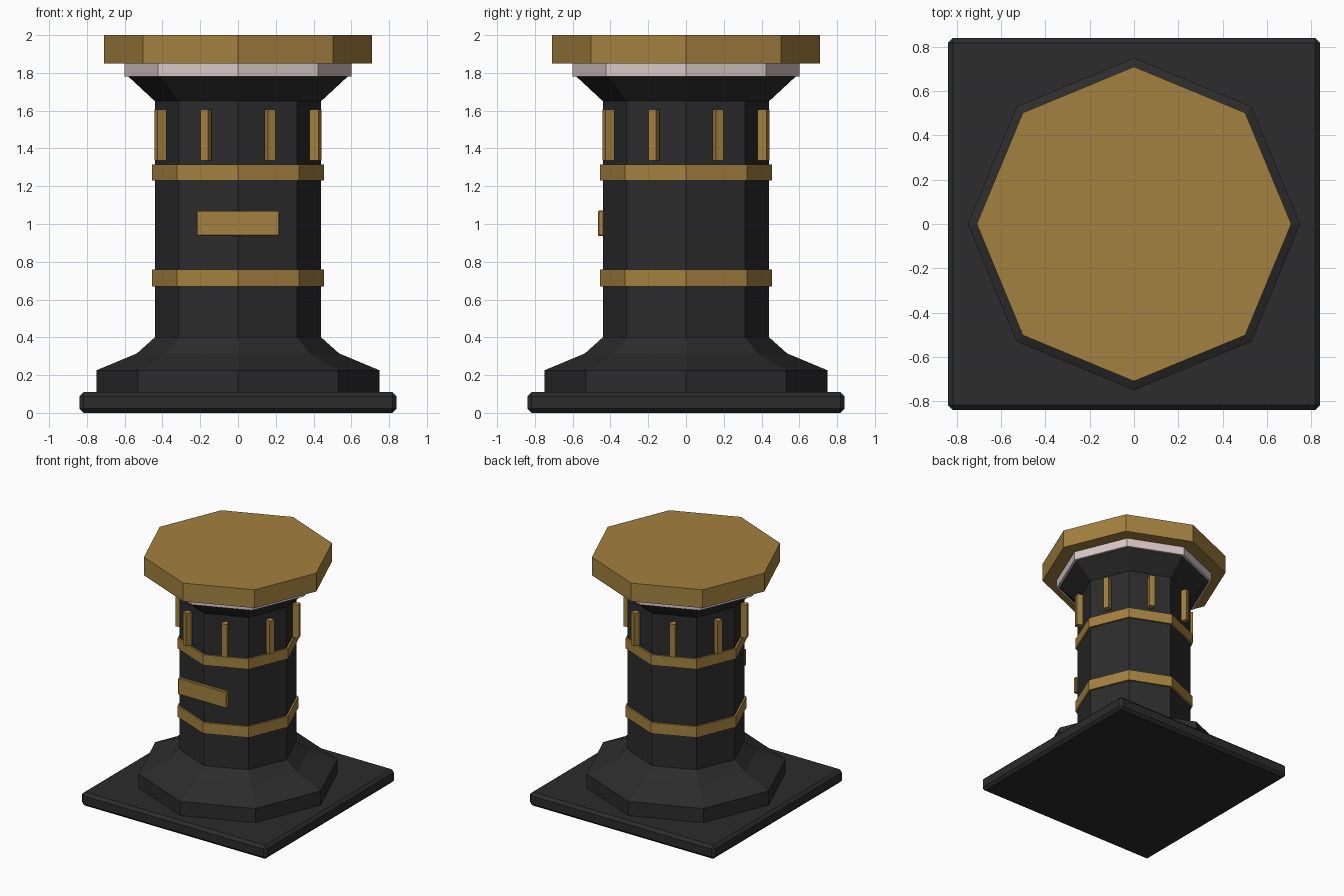
import bpy, math
from mathutils import Matrix

cube = bpy.data.objects.get("Cube")
if cube:
    bpy.data.objects.remove(cube, do_unlink=True)


def material(name, rgb):
    m = bpy.data.materials.new(name)
    m.use_nodes = True
    m.diffuse_color = (*rgb, 1)
    m.node_tree.nodes["Principled BSDF"].inputs["Base Color"].default_value = (*rgb, 1)
    return m


BLACK = material("charcoal", (0.025, 0.025, 0.025))
GOLD = material("antique gold", (0.37, 0.22, 0.05))
PALE = material("pale rose white", (0.7, 0.58, 0.58))
SIDES = 8


def add_mesh(name, verts, faces, mat):
    mesh = bpy.data.meshes.new(name)
    mesh.from_pydata(verts, [], faces)
    mesh.materials.append(mat)
    obj = bpy.data.objects.new(name, mesh)
    bpy.context.collection.objects.link(obj)
    return obj


def octagon(name, profile, mat):
    """Closed eight-sided solid from (radius, height) pairs, bottom to top."""
    verts = [(r * math.cos(math.tau * i / SIDES), r * math.sin(math.tau * i / SIDES), z)
             for r, z in profile for i in range(SIDES)]
    faces = [tuple(reversed(range(SIDES)))]
    for k in range(len(profile) - 1):
        for i in range(SIDES):
            j = (i + 1) % SIDES
            a, b = k * SIDES, (k + 1) * SIDES
            faces.append((a + i, a + j, b + j, b + i))
    faces.append(tuple(range(len(verts) - SIDES, len(verts))))
    return add_mesh(name, verts, faces, mat)


def box(name, size, centre, mat, angle=0, bevel=0):
    bpy.ops.mesh.primitive_cube_add(size=1)
    obj = bpy.context.object
    obj.name = name
    obj.data.transform(Matrix.Rotation(angle, 4, 'Z') @ Matrix.Translation(centre)
                       @ Matrix.Diagonal((*size, 1)))
    obj.data.materials.append(mat)
    if bevel:
        mod = obj.modifiers.new("Bevel", 'BEVEL')
        mod.width = bevel
        mod.segments = 1
    return obj


# Square plinth and flared foot with the shaft
box("plinth", (1.68, 1.68, 0.11), (0, 0, 0.055), BLACK, bevel=0.022)
octagon("column", [(0.75, 0.11), (0.75, 0.225), (0.535, 0.315), (0.44, 0.40),
                   (0.44, 1.65), (0.58, 1.78)], BLACK)

# Top slab and the pale collar under it
octagon("collar", [(0.6, 1.78), (0.6, 1.85)], PALE)
octagon("top_slab", [(0.71, 1.85), (0.71, 2.0)], GOLD)

# Gold bands around the shaft
for name, low, high in (("lower_band", 0.67, 0.76), ("upper_band", 1.23, 1.315)):
    octagon(name, [(0.455, low), (0.455, high)], GOLD)

# One upright bar on each side of the shaft
for i in range(SIDES):
    box(f"upright_bar_{i + 1}", (0.05, 0.043, 0.27), (0.445, 0, 1.47), GOLD,
        angle=math.tau * (i + 0.5) / SIDES)

# Blank plaque on the front
box("front_plaque", (0.44, 0.03, 0.135), (0, -0.45, 1.003), GOLD, bevel=0.005)
